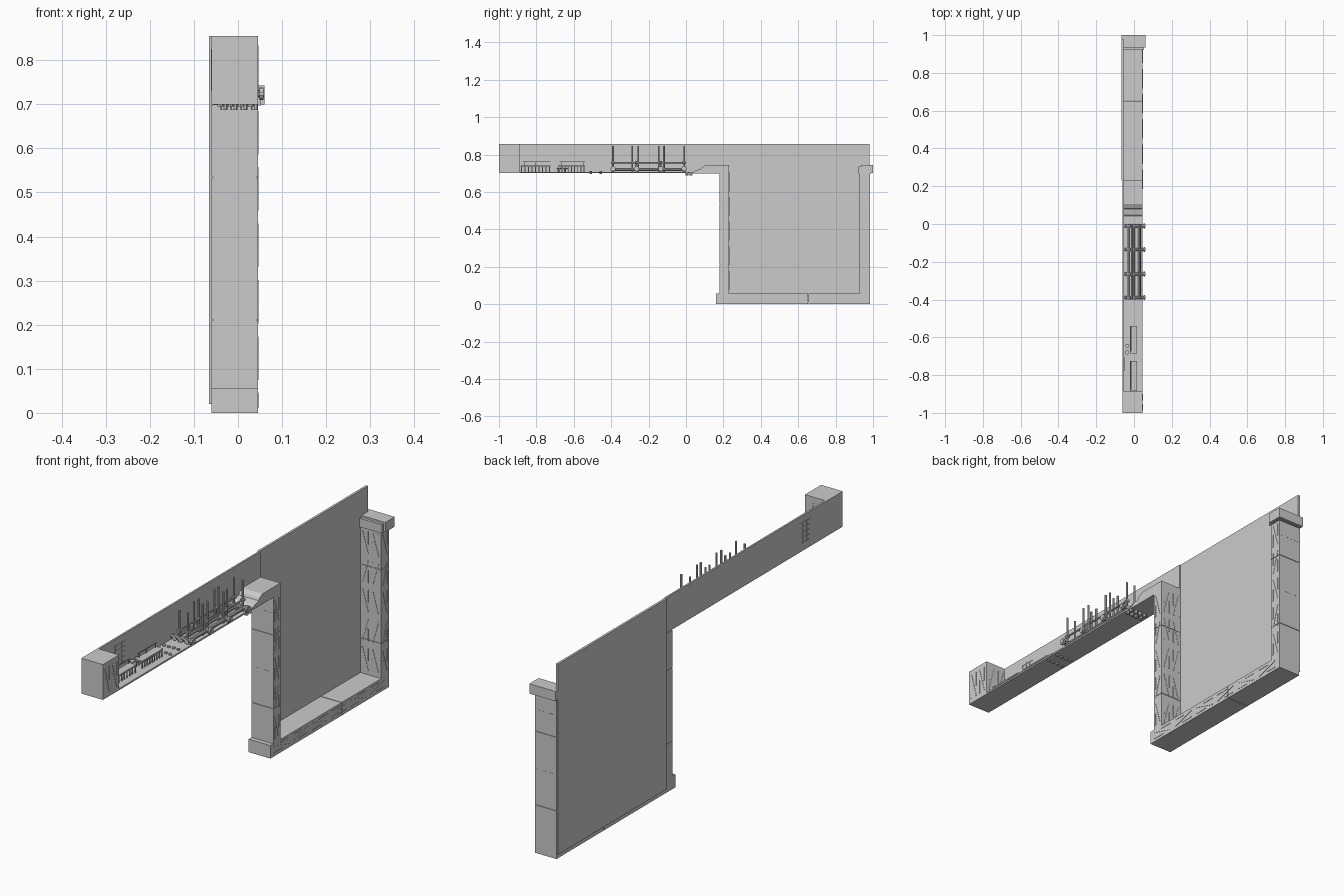
import bpy, bmesh
from mathutils import Matrix, Vector

if "Cube" in bpy.data.objects:
    bpy.data.objects.remove(bpy.data.objects["Cube"])

X0, X1 = -0.06, 0.045          # main body depth range


class Part:
    """Collects simple solids into one named object."""
    def __init__(self, name):
        self.name, self.bm = name, bmesh.new()

    def box(self, x, y, z):
        c = Vector(((x[0] + x[1]) / 2, (y[0] + y[1]) / 2, (z[0] + z[1]) / 2))
        s = (x[1] - x[0], y[1] - y[0], z[1] - z[0], 1)
        bmesh.ops.create_cube(self.bm, size=1, matrix=Matrix.Translation(c) @ Matrix.Diagonal(s))

    def bar(self, a, b, normal, width, thick):
        a, b, n = Vector(a), Vector(b), Vector(normal)
        d = (b - a).normalized()
        m = Matrix((d.cross(n), n, d)).transposed().to_4x4()
        m = Matrix.Translation((a + b) / 2) @ m @ Matrix.Diagonal((width, thick, (b - a).length, 1))
        bmesh.ops.create_cube(self.bm, size=1, matrix=m)

    def cyl(self, a, b, r, sides=10):
        a, b = Vector(a), Vector(b)
        m = Matrix.Translation((a + b) / 2) @ (b - a).to_track_quat('Z', 'Y').to_matrix().to_4x4()
        bmesh.ops.create_cone(self.bm, cap_ends=True, segments=sides, radius1=r, radius2=r,
                              depth=(b - a).length, matrix=m)

    def profile(self, pts, x):
        f = self.bm.faces.new([self.bm.verts.new((x[0], p[0], p[1])) for p in pts])
        new = bmesh.ops.extrude_face_region(self.bm, geom=[f])['geom']
        bmesh.ops.translate(self.bm, vec=(x[1] - x[0], 0, 0),
                            verts=[v for v in new if isinstance(v, bmesh.types.BMVert)])

    def done(self):
        bmesh.ops.recalc_face_normals(self.bm, faces=self.bm.faces)
        me = bpy.data.meshes.new(self.name)
        self.bm.to_mesh(me)
        self.bm.free()
        ob = bpy.data.objects.new(self.name, me)
        bpy.context.collection.objects.link(ob)
        return ob


def truss(p, origin, along, across, normal, bays):
    """Raised diagonal and edge slats filling a strip of a face."""
    o, u, v = Vector(origin), Vector(along) / bays, Vector(across)
    for i in range(bays):
        q = o + u * i
        a, b = (0.2, 0.8) if i % 2 else (0.8, 0.2)
        p.bar(q + u * 0.12 + v * a, q + u * 0.88 + v * b, normal, 0.005, 0.003)
        p.bar(q + u * 0.12 + v * b, q + u * 0.55 + v * b, normal, 0.004, 0.003)
        p.bar(q + u * 0.45 + v * a, q + u * 0.88 + v * a, normal, 0.004, 0.003)


# Back panels
p = Part("upper_wall")
p.box((X0, -0.052), (-0.89, 0.23), (0.70, 0.855))
p.done()
p = Part("large_back_wall")
p.box((-0.066, -0.056), (0.23, 0.98), (0.02, 0.855))
p.done()

# Deck and end block
p = Part("deck")
p.box((X0, X1), (-0.89, 0.18), (0.70, 0.707))
p.done()
p = Part("end_block")
p.box((X0, X1), (-1.0, -0.888), (0.70, 0.855))
p.done()

# Base beam in two lengths with a seam
p = Part("base_beam")
p.box((X0, X1), (0.16, 0.652), (0, 0.057))
p.box((X0, X1), (0.655, 0.983), (0, 0.057))
p.done()

# Columns, stacked from segments
for name, y, top in (("inner_column", (0.18, 0.23), 0.70), ("outer_column", (0.928, 0.983), 0.70)):
    p = Part(name)
    cuts = [0.055, 0.212, 0.535, top]
    for a, b in zip(cuts, cuts[1:]):
        p.box((X0, X1), y, (a, b - 0.002))
    p.box((X0 + 0.003, X1 - 0.003), (y[0] + 0.003, y[1] - 0.003), (0.055, top))
    p.done()

# Capitals
p = Part("inner_bracket_cap")
p.profile([(0.23, 0.698), (0.23, 0.743), (0.105, 0.743), (0.085, 0.732), (0.08, 0.722),
           (0.05, 0.715), (0.04, 0.706), (0.04, 0.698)], (-0.057, X1))
p.done()
p = Part("outer_cap")
p.box((-0.066, 0.06), (0.935, 1.0), (0.70, 0.743))
p.box((-0.062, 0.052), (0.923, 0.99), (0.697, 0.735))
p.done()

# Truss slats
p = Part("truss_slats")
nx, ny = (1, 0, 0), (0, 1, 0)
truss(p, (X1, 0.182, 0.06), (0, 0, 0.64), (0, 0.046, 0), nx, 5)
truss(p, (X1, 0.932, 0.06), (0, 0, 0.64), (0, 0.048, 0), nx, 5)
truss(p, (X1, 0.17, 0.004), (0, 0.80, 0), (0, 0, 0.05), nx, 6)
for k in range(2):
    x = X0 + 0.004 + k * 0.05
    truss(p, (x, 0.23, 0.06), (0, 0, 0.66), (0.046, 0, 0), ny, 5)
    truss(p, (x, 0.928, 0.06), (0, 0, 0.64), (0.046, 0, 0), ny, 5)
    truss(p, (x, -0.888, 0.71), (0, 0, 0.14), (0.046, 0, 0), ny, 1)
    truss(p, (X1, -0.995 + k * 0.052, 0.705), (0, 0, 0.145), (0, 0.05, 0), nx, 1)
p.done()

# Rivet rows on the plain column faces
p = Part("rivets")
for y in (0.18, 0.983):
    for z in (0.37, 0.63):
        for i in range(9):
            x = X0 + 0.012 + i * 0.01
            p.box((x - 0.002, x + 0.002), (y - 0.001, y + 0.001), (z - 0.001, z + 0.001))
p.done()

# Barred window in the upper wall
p = Part("window_grille")
for i in range(4):
    y = -0.775 + i * 0.023
    p.box((-0.0615, -0.0505), (y - 0.003, y + 0.003), (0.73, 0.825))
for i in range(5):
    z = 0.733 + i * 0.022
    p.box((-0.0615, -0.0505), (-0.778, -0.703), (z - 0.003, z + 0.003))
p.done()

# Pipework: long runs, cross flanges, upright stacks
p = Part("pipework")
for x, z, r in ((-0.03, 0.72, 0.006), (0.0, 0.72, 0.006), (0.03, 0.72, 0.008),
                (-0.012, 0.757, 0.004), (0.03, 0.757, 0.004)):
    p.cyl((x, -0.40, z), (x, 0.0, z), r)
for y in (-0.39, -0.265, -0.135, -0.01):
    p.cyl((-0.05, y, 0.724), (0.06, y, 0.724), 0.008)
    p.cyl((0.049, y, 0.724), (0.058, y, 0.724), 0.014)
    for x in (-0.03, 0.0, 0.03):
        p.cyl((x, y - 0.009, 0.721), (x, y + 0.009, 0.721), 0.011)
    for x in (-0.012, 0.03):
        p.cyl((x, y, 0.71), (x, y, 0.76), 0.004)
        p.cyl((x, y - 0.008, 0.757), (x, y + 0.008, 0.757), 0.008)
for y in (-0.39, -0.287, -0.255, -0.145, -0.118, -0.01):
    for x in (-0.012, 0.03):
        p.cyl((x, y, 0.705), (x, y, 0.845), 0.0045)
ob = p.done()
bpy.context.view_layer.objects.active = ob
ob.select_set(True)
bpy.ops.object.shade_smooth_by_angle()

# Studs through the deck
p = Part("deck_studs")
for y in (-0.51, -0.455):
    for i in range(4):
        x = -0.04 + i * 0.023
        p.cyl((x, y, 0.695), (x, y, 0.713), 0.007, 8)
for y in (0.005, 0.028):
    for i in range(4):
        x = -0.032 + i * 0.023
        p.cyl((x, y, 0.687), (x, y, 0.702), 0.008, 8)
p.done()

# Long tables on rows of legs
for n, (ya, yb) in enumerate(((-0.885, -0.725), (-0.685, -0.54))):
    p = Part("table_%d" % (n + 1))
    p.box((-0.02, 0.015), (ya, yb), (0.736, 0.742))
    for i in range(9):
        y = ya + 0.005 + (yb - ya - 0.01) * i / 8
        for x in (-0.017, 0.012):
            p.box((x - 0.002, x + 0.002), (y - 0.002, y + 0.002), (0.705, 0.738))
    p.box((-0.018, -0.014), (ya + 0.01, yb), (0.759, 0.762))
    for y in (ya + 0.02, (ya + yb) / 2, yb - 0.01):
        p.box((-0.018, -0.014), (y - 0.001, y + 0.001), (0.74, 0.76))
    p.done()

# Round stools
p = Part("stools")
for y in (-0.645, -0.68):
    p.cyl((-0.036, y, 0.705), (-0.036, y, 0.725), 0.004, 8)
    p.cyl((-0.036, y, 0.722), (-0.036, y, 0.728), 0.011, 12)
p.done()
